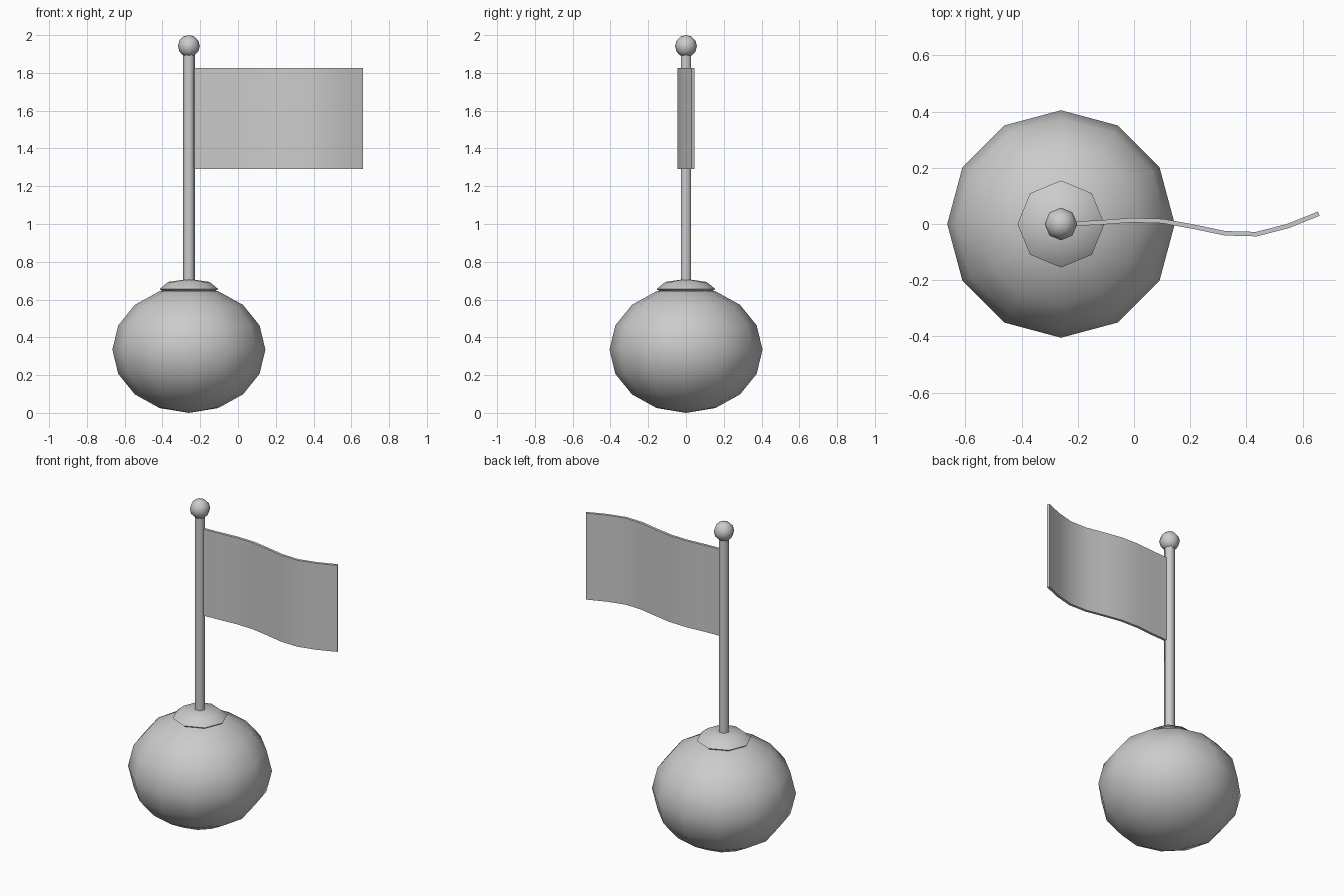
import bpy, bmesh, math
from mathutils import Matrix, Vector

if "Cube" in bpy.data.objects:
    bpy.data.objects.remove(bpy.data.objects["Cube"])

POLE_X = -0.26

grey = bpy.data.materials.new("light_grey")
grey.use_nodes = True
colour = (0.6, 0.6, 0.6, 1)
grey.diffuse_color = colour
grey.node_tree.nodes["Principled BSDF"].inputs["Base Color"].default_value = colour


def finish(name, bm, angle):
    bmesh.ops.recalc_face_normals(bm, faces=bm.faces)
    mesh = bpy.data.meshes.new(name)
    bm.to_mesh(mesh)
    bm.free()
    mesh.materials.append(grey)
    obj = bpy.data.objects.new(name, mesh)
    bpy.context.collection.objects.link(obj)
    bpy.ops.object.select_all(action='DESELECT')
    obj.select_set(True)
    bpy.context.view_layer.objects.active = obj
    bpy.ops.object.shade_smooth_by_angle(angle=math.radians(angle))
    return obj


def ball(name, segments, rings, radius, height, z):
    bm = bmesh.new()
    place = Matrix.Translation((POLE_X, 0, z)) @ Matrix.Diagonal((radius, radius, height, 1))
    bmesh.ops.create_uvsphere(bm, u_segments=segments, v_segments=rings, radius=1, matrix=place)
    return finish(name, bm, 75)


# Rounded base, collar on top of it and the finial
ball("base", 12, 8, 0.405, 0.335, 0.335)
ball("collar", 8, 4, 0.155, 0.053, 0.656)
ball("finial", 8, 6, 0.058, 0.058, 1.942)

# Six-sided pole, with a corner pointing along x
bm = bmesh.new()
turn = Matrix.Translation((POLE_X, 0, 1.28)) @ Matrix.Rotation(math.radians(90), 4, 'Z')
bmesh.ops.create_cone(bm, cap_ends=True, segments=6, radius1=0.032, radius2=0.032,
                      depth=1.27, matrix=turn)
corner = max(v.co.x for v in bm.verts)
if corner < POLE_X + 0.03:
    bmesh.ops.rotate(bm, verts=bm.verts, cent=(POLE_X, 0, 0),
                     matrix=Matrix.Rotation(math.radians(30), 3, 'Z'))
finish("pole", bm, 65)

# Waving flag: a strip whose wave grows away from the pole, then thickened
LENGTH, STEPS = 0.89, 8
bm = bmesh.new()
columns = []
for i in range(STEPS + 1):
    t = i / STEPS
    x, y = -0.232 + LENGTH * t, 0.056 * t * math.sin(7 * t)
    columns.append([bm.verts.new((x, y, z)) for z in (1.29, 1.825)])
for a, b in zip(columns, columns[1:]):
    bm.faces.new((a[0], b[0], b[1], a[1]))
flag = finish("flag", bm, 30)
solid = flag.modifiers.new("thickness", 'SOLIDIFY')
solid.thickness = 0.016
solid.offset = 0
bpy.ops.object.modifier_apply(modifier=solid.name)
bpy.ops.object.shade_smooth_by_angle(angle=math.radians(30))
